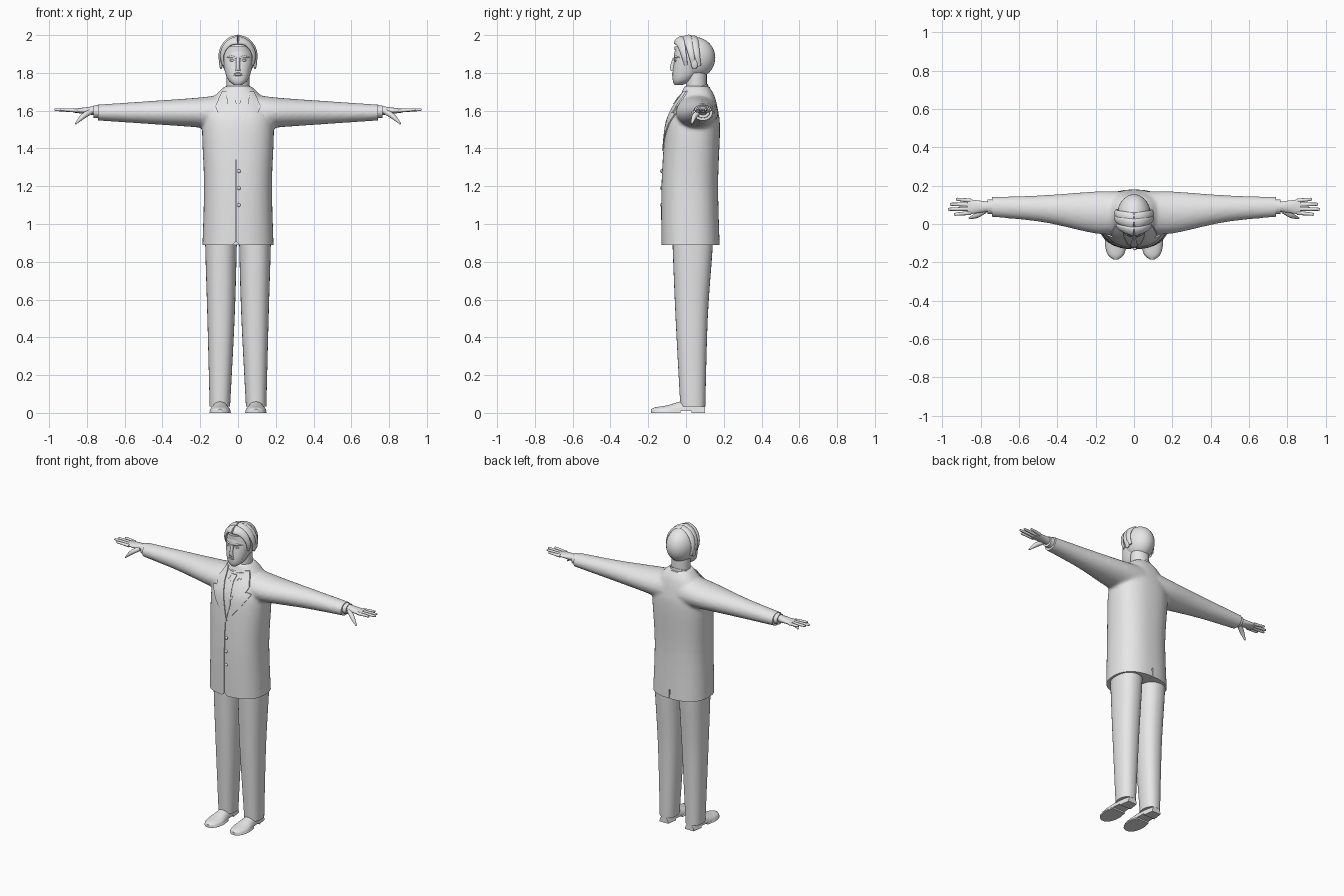
import bpy, bmesh, math
from mathutils import Euler, Matrix, Vector
from mathutils.bvhtree import BVHTree

cube = bpy.data.objects.get("Cube")
if cube:
    bpy.data.objects.remove(cube, do_unlink=True)

X, Y, Z = Matrix.Identity(3)
HEAD_CENTRE = Vector((0, .04, 1.88))
SIDES = (("left", 1), ("right", -1))
parts = []

grey = bpy.data.materials.new("plain_grey")
grey.use_nodes = True
grey.diffuse_color = (.8, .8, .8, 1)
grey.node_tree.nodes["Principled BSDF"].inputs["Base Color"].default_value = grey.diffuse_color


def add_object(name, bm):
    bmesh.ops.recalc_face_normals(bm, faces=bm.faces)
    mesh = bpy.data.meshes.new(name)
    bm.to_mesh(mesh)
    bm.free()
    mesh.materials.append(grey)
    obj = bpy.data.objects.new(name, mesh)
    bpy.context.scene.collection.objects.link(obj)
    parts.append(obj)
    return obj


def spline(rows, steps):
    """Pass a smooth curve through every row of values."""
    result = []
    last = len(rows) - 1
    for i in range(last):
        before, start, end, after = (
            Vector(rows[max(0, min(last, k))]) for k in (i - 1, i, i + 1, i + 2))
        leaving, arriving = (end - before) / 2, (after - start) / 2
        for j in range(steps):
            t = j / steps
            ease = t * t * (3 - 2 * t)
            result.append(start.lerp(end, ease) + leaving * t * (1 - t) ** 2
                          - arriving * t * t * (1 - t))
    return result + [Vector(rows[-1])]


def loft(name, rows, axis=None, hint=None, power=2, sides=24, steps=5, floor=-1):
    """Skin rings given as rows of x, y, z, side radius, hint radius."""
    rows = spline(rows, steps)
    centres = [Vector(row[:3]) for row in rows]
    bm = bmesh.new()
    rings = []
    for i, (centre, row) in enumerate(zip(centres, rows)):
        along = axis or centres[min(i + 1, len(rows) - 1)] - centres[max(i - 1, 0)]
        along = along.normalized()
        up = hint or centre - HEAD_CENTRE
        up = (up - along * up.dot(along)).normalized()
        across = along.cross(up)
        ring = []
        for k in range(sides):
            angle = math.tau * k / sides
            c, s = (math.copysign(abs(w) ** (2 / power), w)
                    for w in (math.cos(angle), math.sin(angle)))
            point = centre + across * c * max(row[3], .001) + up * s * max(row[4], .001)
            point.z = max(point.z, floor)
            ring.append(bm.verts.new(point))
        rings.append(ring)
    for low, high in zip(rings, rings[1:]):
        for k in range(sides):
            bm.faces.new((low[k - 1], low[k], high[k], high[k - 1]))
    bm.faces.new(rings[0])
    bm.faces.new(rings[-1])
    return add_object(name, bm)


def pair(name, rows, **options):
    return [loft(f"{side}_{name}", [(s * row[0], *row[1:]) for row in rows], **options)
            for side, s in SIDES]


def upright(name, rows, **options):
    """Loft rows of height, half width, front and back."""
    rings = [(0, (front + back) / 2, z, width, (back - front) / 2)
             for z, width, front, back in rows]
    return loft(name, rings, axis=Z, hint=Y, **options)


def blob(name, place, size):
    bm = bmesh.new()
    bmesh.ops.create_uvsphere(bm, u_segments=32, v_segments=20, radius=1,
                              matrix=Matrix.LocRotScale(Vector(place), None, Vector(size)))
    return add_object(name, bm)


def block(name, place, size, turn=0):
    bm = bmesh.new()
    bmesh.ops.create_cube(bm, size=1, matrix=Matrix.LocRotScale(
        Vector(place), Euler((0, turn, 0)), Vector(size)))
    return add_object(name, bm)


# Jacket: torso and sleeves blended into one shell
jacket = upright("jacket", [
    (.84, .19, -.13, .18), (1.2, .18, -.13, .17), (1.5, .19, -.11, .18),
    (1.6, .17, -.08, .17), (1.68, .12, -.03, .15), (1.73, .07, -.01, .12)],
    power=2.4, sides=48)
sleeves = pair("sleeve", [
    (.06, .06, 1.59, .11, .1), (.2, .06, 1.59, .11, .08),
    (.48, .08, 1.59, .07, .06), (.78, .09, 1.59, .05, .04)], axis=X, hint=Z, sides=32)
shell = bmesh.new()
for obj in [jacket] + sleeves:
    shell.from_mesh(obj.data)
shell.to_mesh(jacket.data)
shell.free()

# Cutters trim the hem and sleeve ends, and open the front edge and back vent
cutters = [
    block("hem_cutter", (0, 0, .79), (1, 1, .2)),
    block("front_edge_cutter", (-.01, -.2, 1.13), (.004, .17, .5)),
    block("front_notch_cutter", (-.01, -.2, .88), (.04, .2, .04), math.pi / 4),
    block("vent_cutter", (0, .2, .9), (.006, .1, .1))]
for side, s in SIDES:
    cutters.append(block(f"{side}_sleeve_cutter", (s * .84, .1, 1.6), (.2, .4, .4)))
remesh = jacket.modifiers.new("blend", "REMESH")
remesh.mode = "VOXEL"
remesh.voxel_size = .01
relax = jacket.modifiers.new("relax", "SMOOTH")
relax.factor = .5
relax.iterations = 7
for cutter in cutters:
    cutter.hide_render = True
    cut = jacket.modifiers.new(cutter.name, "BOOLEAN")
    cut.operation = "DIFFERENCE"
    cut.solver = "EXACT"
    cut.object = cutter
graph = bpy.context.evaluated_depsgraph_get()
finished = bpy.data.meshes.new_from_object(jacket.evaluated_get(graph))
jacket.modifiers.clear()
jacket.data = finished
for helper in cutters + sleeves:
    parts.remove(helper)
    bpy.data.objects.remove(helper, do_unlink=True)
shell = bmesh.new()
shell.from_mesh(jacket.data)
surface = BVHTree.FromBMesh(shell)
shell.free()


def drape(name, outline, lift, mirror=1):
    """Lay a thin cloth plate over the jacket front."""
    bm = bmesh.new()
    face = bm.faces.new([bm.verts.new((mirror * x, 0, z)) for x, z in outline])
    bmesh.ops.triangulate(bm, faces=[face])
    bmesh.ops.subdivide_edges(bm, edges=bm.edges[:], cuts=5, use_grid_fill=True)
    for vert in bm.verts:
        hit, normal, *_ = surface.ray_cast(vert.co - Y, Y)
        if hit is None:
            hit, normal, *_ = surface.find_nearest(vert.co)
        vert.co = hit + normal * lift
    for item in bmesh.ops.extrude_face_region(bm, geom=bm.faces[:])["geom"]:
        if isinstance(item, bmesh.types.BMVert):
            item.co.y += .009
    return add_object(name, bm)


# Shirt front, tie, lapels and buttons
drape("shirt_front", [(0, 1.42), (.06, 1.69), (-.06, 1.69)], .001)
drape("tie", [(0, 1.41), (.02, 1.5), (.01, 1.64), (-.01, 1.64), (-.02, 1.5)], .004)
drape("tie_knot", [(.01, 1.63), (.02, 1.67), (-.02, 1.67), (-.01, 1.63)], .008)
for side, s in SIDES:
    drape(f"{side}_lapel", [(0, 1.39), (.09, 1.5), (.14, 1.58), (.1, 1.59), (.05, 1.62)], .006, s)
    drape(f"{side}_lapel_collar", [(.05, 1.61), (.1, 1.58), (.12, 1.62), (.08, 1.7), (.06, 1.7)],
          .007, s)
    drape(f"{side}_collar_point", [(.01, 1.68), (.03, 1.64), (.06, 1.69)], .005, s)
for i, label in enumerate(("lower", "middle", "upper")):
    blob(f"{label}_button", (.004, -.13, 1.1 + .09 * i), (.01, .007, .01))

# Neck and tilted collars
upright("neck", [(1.66, .06, 0, .11), (1.82, .06, 0, .11)])
tilt = Z - Y / 3
loft("shirt_collar", [(0, .05, 1.66, .08, .08), (0, .05, 1.72, .07, .07)], axis=tilt, hint=Y)
loft("jacket_collar", [(0, .05, 1.65, .11, .09), (0, .05, 1.7, .08, .08)], axis=tilt, hint=Y)

# Skull, face and features
blob("skull", (0, .045, 1.88), (.088, .11, .11))
upright("face", [(1.735, .02, -.06, -.02), (1.76, .05, -.07, .03), (1.81, .07, -.07, .08),
                 (1.88, .08, -.06, .1), (1.94, .06, -.06, .08)], power=2.2, sides=40)
loft("nose", [(0, -.06, 1.88, .01, .01), (0, -.07, 1.83, .01, .015), (0, -.07, 1.81, .015, .01)],
     axis=Z, hint=Y)
for label, height in (("upper", 1.797), ("lower", 1.788)):
    blob(f"{label}_lip", (0, -.067, height), (.023, .007, .005))
for side, s in SIDES:
    blob(f"{side}_eye", (s * .03, -.054, 1.866), (.014, .007, .006))
    blob(f"{side}_ear", (s * .09, .045, 1.855), (.01, .02, .035))
pair("brow", [(.01, -.06, 1.88, .005, .005), (.035, -.054, 1.885, .006, .006),
              (.06, -.035, 1.88, .003, .003)])

# Parted hair: each lock is an arc falling from the crown to the ear
for label, depth, reach in (("front", -.04, .85), ("middle", 0, .96), ("rear", .03, .95)):
    arc = [(reach * .1 * math.sin(k / 2), depth + .01 * k, 1.88 + reach * .11 * math.cos(k / 2),
            .03 - .005 * k, .014 - .002 * k) for k in range(5)]
    pair(f"{label}_lock", arc)

# Shirt cuffs and hands with spread fingers
pair("cuff", [(.72, .09, 1.595, .04, .035), (.765, .09, 1.595, .037, .033)], axis=X, hint=Z)
pair("palm", [(.75, .09, 1.6, .025, .025), (.79, .09, 1.6, .03, .02), (.87, .09, 1.6, .04, .01)],
     axis=X, hint=Z)
fingers = (("index", .94), ("middle", .97), ("ring", .96), ("little", .93))
for i, (name, tip) in enumerate(fingers):
    shift = i - 1.5
    pair(f"{name}_finger", [(.85, .09 + .021 * shift, 1.6, .011, .01),
                            (tip - .01, .09 + .026 * shift, 1.605, .008, .007),
                            (tip, .09 + .027 * shift, 1.605, .003, .003)],
         axis=X, hint=Z, sides=12)
pair("thumb", [(.78, .07, 1.595, .014, .016), (.82, .045, 1.57, .014, .014),
               (.86, .03, 1.53, .004, .005)], hint=Y, sides=12)

# Trouser legs
pair("trouser_leg", [
    (.09, .035, .95, .083, .107), (.09, .035, .86, .083, .105),
    (.09, .03, .5, .072, .085), (.096, .036, .035, .054, .066)],
    axis=Z, hint=Y, power=2.3, sides=32)

# Shoes: depth, half width and height, shared by upper, sole and heel
shoe = [(.1, .03, .03), (.03, .04, .06), (-.03, .045, .05),
        (-.1, .055, .03), (-.16, .04, .02), (-.185, .01, .01)]
pair("shoe", [(.095, y, .01, width, height) for y, width, height in shoe],
     axis=Y, hint=Z, floor=.01)
for name, outline, thickness in (("heel", shoe[:2], .02), ("sole", shoe[2:], .014)):
    pair(name, [(.095, y, 0, width + .002, thickness) for y, width, _ in outline],
         axis=Y, hint=Z, power=4, floor=0)

# Smooth shading with crisp seams
bpy.ops.object.select_all(action="DESELECT")
for obj in parts:
    obj.select_set(True)
bpy.context.view_layer.objects.active = jacket
bpy.ops.object.shade_smooth_by_angle(angle=math.radians(40))
